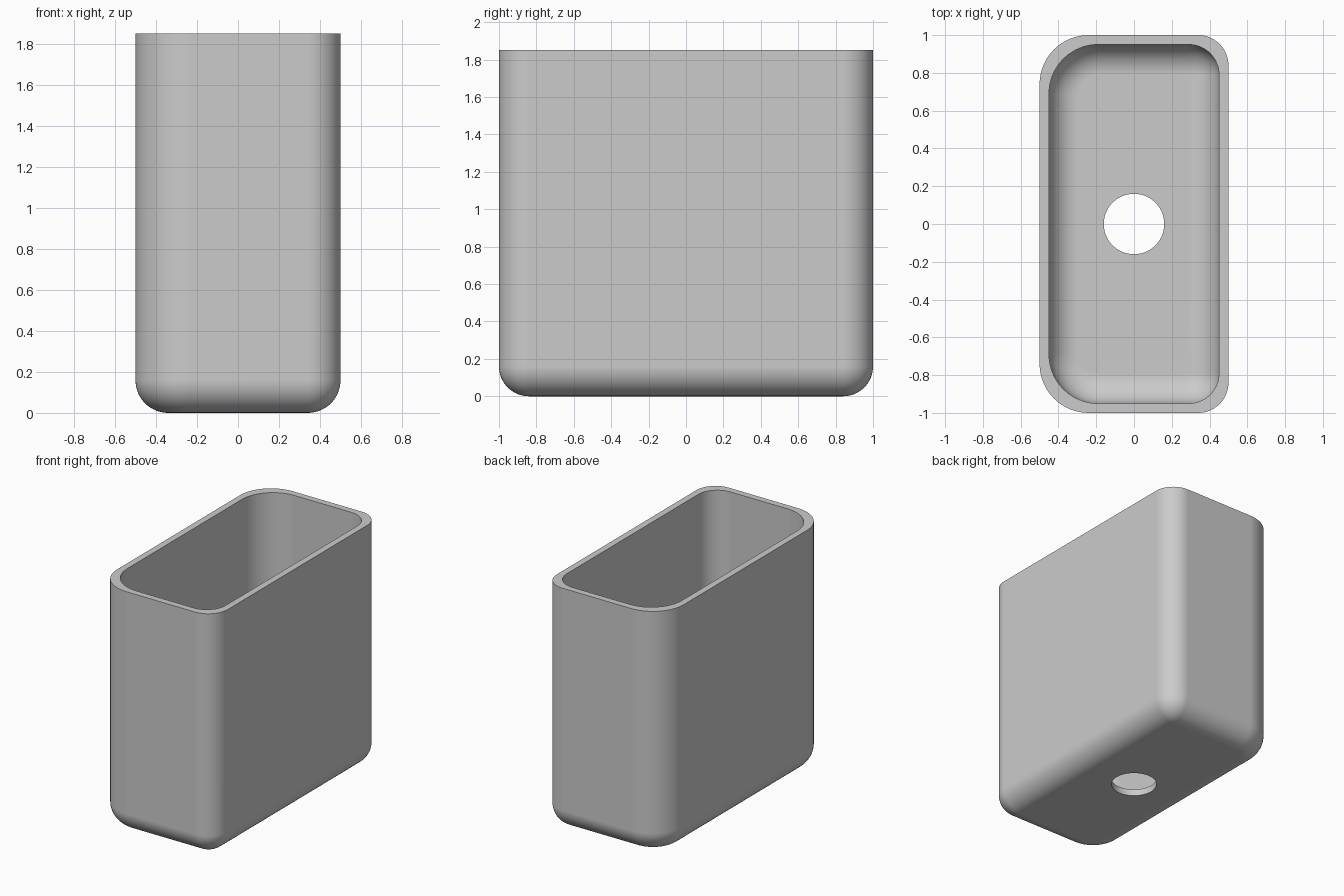
import bpy, bmesh
from math import sin, cos, pi, radians

cube = bpy.data.objects.get("Cube")
if cube:
    bpy.data.objects.remove(cube, do_unlink=True)

HALF_X, HALF_Y, HEIGHT = 0.5, 1.0, 1.85
WALL, FILLET, HOLE = 0.05, 0.16, 0.16
SMALL, LARGE = 0.16, 0.26          # corner radii: left side, right side
STEPS = 16                         # segments per quarter round

grey = bpy.data.materials.new("plain grey")
grey.use_nodes = True
grey.diffuse_color = (0.6, 0.6, 0.6, 1)
grey.node_tree.nodes["Principled BSDF"].inputs["Base Color"].default_value = (0.6, 0.6, 0.6, 1)


def outline(wall, inset, z):
    """Rounded rectangle, shrunk by the wall and inset within the fillet."""
    corners = ((1, 1, SMALL), (-1, 1, LARGE), (-1, -1, LARGE), (1, -1, SMALL))
    points = []
    for i, (sx, sy, r) in enumerate(corners):
        cx, cy = sx * (HALF_X - wall - r), sy * (HALF_Y - wall - r)
        for k in range(STEPS + 1):
            a = (i + k / STEPS) * pi / 2
            points.append((cx + (r - inset) * cos(a), cy + (r - inset) * sin(a), z))
    return points


def circle(z):
    n = 4 * (STEPS + 1)
    angles = [2 * pi * (k + 0.5) / n for k in range(n)]
    return [(HOLE * cos(a), HOLE * sin(a), z) for a in angles]


def shell(wall, floor):
    """Rings from the floor, round the bottom fillet, up to the rim."""
    rings = []
    for k in range(STEPS + 1):
        a = k / STEPS * pi / 2
        rings.append(outline(wall, FILLET * (1 - sin(a)), floor + FILLET * (1 - cos(a))))
    return rings + [outline(wall, 0, HEIGHT)]


# Loft outer shell, rim, inner shell and drain hole as one closed loop of rings
rings = [circle(0)] + shell(0, 0) + shell(WALL, WALL)[::-1] + [circle(WALL)]
bm = bmesh.new()
loops = [[bm.verts.new(p) for p in ring] for ring in rings]
for lower, upper in zip(loops, loops[1:] + loops[:1]):
    for k in range(len(lower)):
        bm.faces.new((lower[k - 1], lower[k], upper[k], upper[k - 1]))
bmesh.ops.remove_doubles(bm, verts=bm.verts, dist=0.0001)
bmesh.ops.recalc_face_normals(bm, faces=bm.faces)

mesh = bpy.data.meshes.new("open_container")
bm.to_mesh(mesh)
bm.free()
mesh.materials.append(grey)
container = bpy.data.objects.new("open_container", mesh)
bpy.context.collection.objects.link(container)

# Smooth rounds with crisp rim and hole edges
bpy.ops.object.select_all(action="DESELECT")
container.select_set(True)
bpy.context.view_layer.objects.active = container
bpy.ops.object.shade_smooth_by_angle(angle=radians(30))
weighted = container.modifiers.new("flat_walls", "WEIGHTED_NORMAL")
weighted.keep_sharp = True
